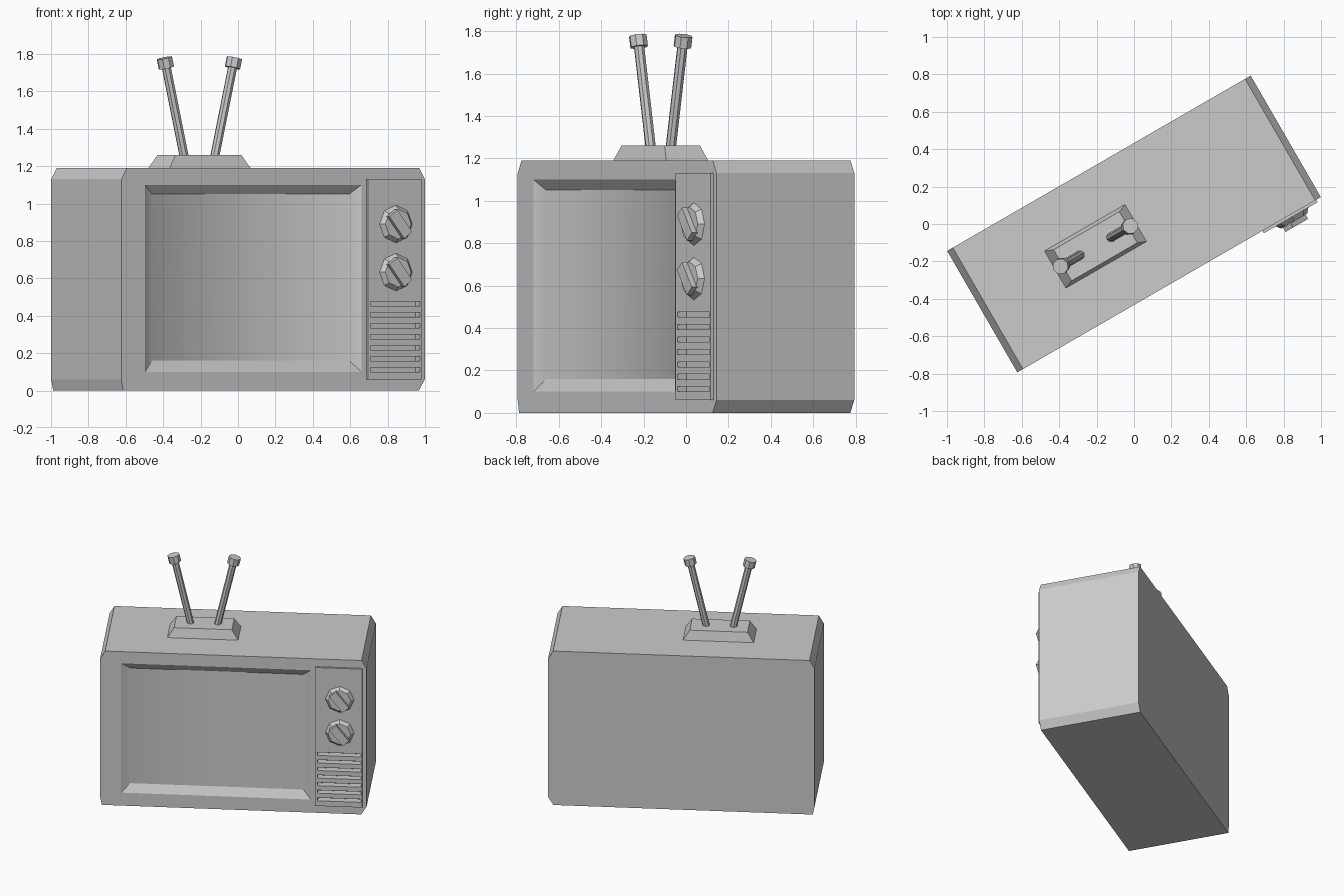
import bpy, bmesh, math
from mathutils import Vector

if "Cube" in bpy.data.objects:
    bpy.data.objects.remove(bpy.data.objects["Cube"])

TURN = math.radians(30)   # whole set is turned about z
HW, HD, H = 0.937, 0.375, 1.19


def make(name, bm):
    bmesh.ops.recalc_face_normals(bm, faces=bm.faces)
    me = bpy.data.meshes.new(name)
    bm.to_mesh(me)
    bm.free()
    ob = bpy.data.objects.new(name, me)
    ob.rotation_euler.z = TURN
    bpy.context.collection.objects.link(ob)
    return ob


def bridge(bm, a, b):
    n = len(a)
    return [bm.faces.new((a[i], a[(i + 1) % n], b[(i + 1) % n], b[i])) for i in range(n)]


def add_box(bm, x0, x1, y0, y1, z0, z1):
    rings = [[bm.verts.new((x, y, z)) for x, z in ((x0, z0), (x1, z0), (x1, z1), (x0, z1))]
             for y in (y0, y1)]
    bridge(bm, *rings)
    for r in rings:
        bm.faces.new(r)
    return rings[0] + rings[1]


def add_tube(bm, p0, p1, r0, r1, sides=8, spin=0.0):
    """Faceted rod or cone between two points."""
    p0, p1 = Vector(p0), Vector(p1)
    d = (p1 - p0).normalized()
    side = d.cross(Vector((0, 1, 0)) if abs(d.y) < 0.9 else Vector((1, 0, 0))).normalized()
    up = d.cross(side)
    rings = []
    for p, r in ((p0, r0), (p1, r1)):
        ring = []
        for i in range(sides):
            a = spin + i * math.tau / sides
            ring.append(bm.verts.new(p + r * (side * math.cos(a) + up * math.sin(a))))
        rings.append(ring)
    bridge(bm, *rings)
    for r in rings:
        bm.faces.new(r)


# Cabinet: chamfered outline with a sunken screen
bm = bmesh.new()
outline = [(-HW, 0.06), (-HW + 0.012, 0), (HW - 0.037, 0), (HW, 0.06),
           (HW, 1.13), (HW - 0.035, H), (-HW + 0.035, H), (-HW, 1.13)]
front = [bm.verts.new((x, -HD, z)) for x, z in outline]
back = [bm.verts.new((x, HD, z)) for x, z in outline]
bridge(bm, front, back)
bm.faces.new(back)
rim = [bm.verts.new((x, -HD, z)) for x, z in
       ((-0.79, 0.10), (0.545, 0.10), (0.545, 1.10), (-0.79, 1.10))]
floor = [bm.verts.new((x, -HD + 0.034, z)) for x, z in
         ((-0.728, 0.16), (0.49, 0.16), (0.49, 1.05), (-0.728, 1.05))]
for i in range(4):
    a, b, c = front[2 * i], front[2 * i + 1], front[(2 * i + 2) % 8]
    bm.faces.new((a, b, rim[i]))
    bm.faces.new((b, c, rim[(i + 1) % 4], rim[i]))
walls = bridge(bm, rim, floor)
screen = bm.faces.new(floor)
for f in (screen, walls[1], walls[3]):
    f.smooth = True
for f in (walls[0], walls[2]):
    for e in f.edges:
        e.smooth = False
cabinet = make("cabinet", bm)

# Control panel
bm = bmesh.new()
add_box(bm, 0.577, 0.908, -0.39, -0.36, 0.06, 1.13)
panel = make("control_panel", bm)

# Speaker slots cut through panel into cabinet
bm = bmesh.new()
for i in range(7):
    z = 0.112 + i * 0.0585
    add_box(bm, 0.593, 0.899, -0.43, -0.34, z - 0.012, z + 0.012)
cutter = make("slot_cutter", bm)
cutter.hide_render = True
for ob in (cabinet, panel):
    mod = ob.modifiers.new("slots", 'BOOLEAN')
    mod.operation = 'DIFFERENCE'
    mod.solver = 'EXACT'
    mod.object = cutter
    bpy.context.view_layer.objects.active = ob
    bpy.ops.object.modifier_apply(modifier=mod.name)
bpy.data.objects.remove(cutter)

# Dials: faceted flared base with a slanted grip
for name, z in (("upper_dial", 0.89), ("lower_dial", 0.633)):
    bm = bmesh.new()
    add_tube(bm, (0.75, -0.385, z), (0.75, -0.415, z), 0.105, 0.08)
    grip = add_box(bm, -0.075, 0.075, -0.442, -0.41, -0.03, 0.03)
    ca, sa = math.cos(math.radians(52)), math.sin(math.radians(52))
    for v in grip:
        x, zz = v.co.x, v.co.z
        v.co.x, v.co.z = 0.75 + x * ca + zz * sa, z - x * sa + zz * ca
    make(name, bm)

# Antenna base: tapered block
CX = -0.238
bm = bmesh.new()
rings = [[bm.verts.new((CX + sx * w, sy * d, z)) for sx, sy in ((-1, -1), (1, -1), (1, 1), (-1, 1))]
         for w, d, z in ((0.252, 0.116, H - 0.005), (0.203, 0.096, 1.26))]
bridge(bm, *rings)
for r in rings:
    bm.faces.new(r)
make("antenna_base", bm)

# Antenna rods with caps
for name, s in (("left_antenna", -1), ("right_antenna", 1)):
    low, high = Vector((CX + s * 0.092, 0, 1.24)), Vector((CX + s * 0.216, 0, 1.778))
    d = (high - low).normalized()
    bm = bmesh.new()
    add_tube(bm, low, high - d * 0.03, 0.025, 0.025)
    add_tube(bm, high - d * 0.054, high, 0.043, 0.043)
    make(name, bm)
